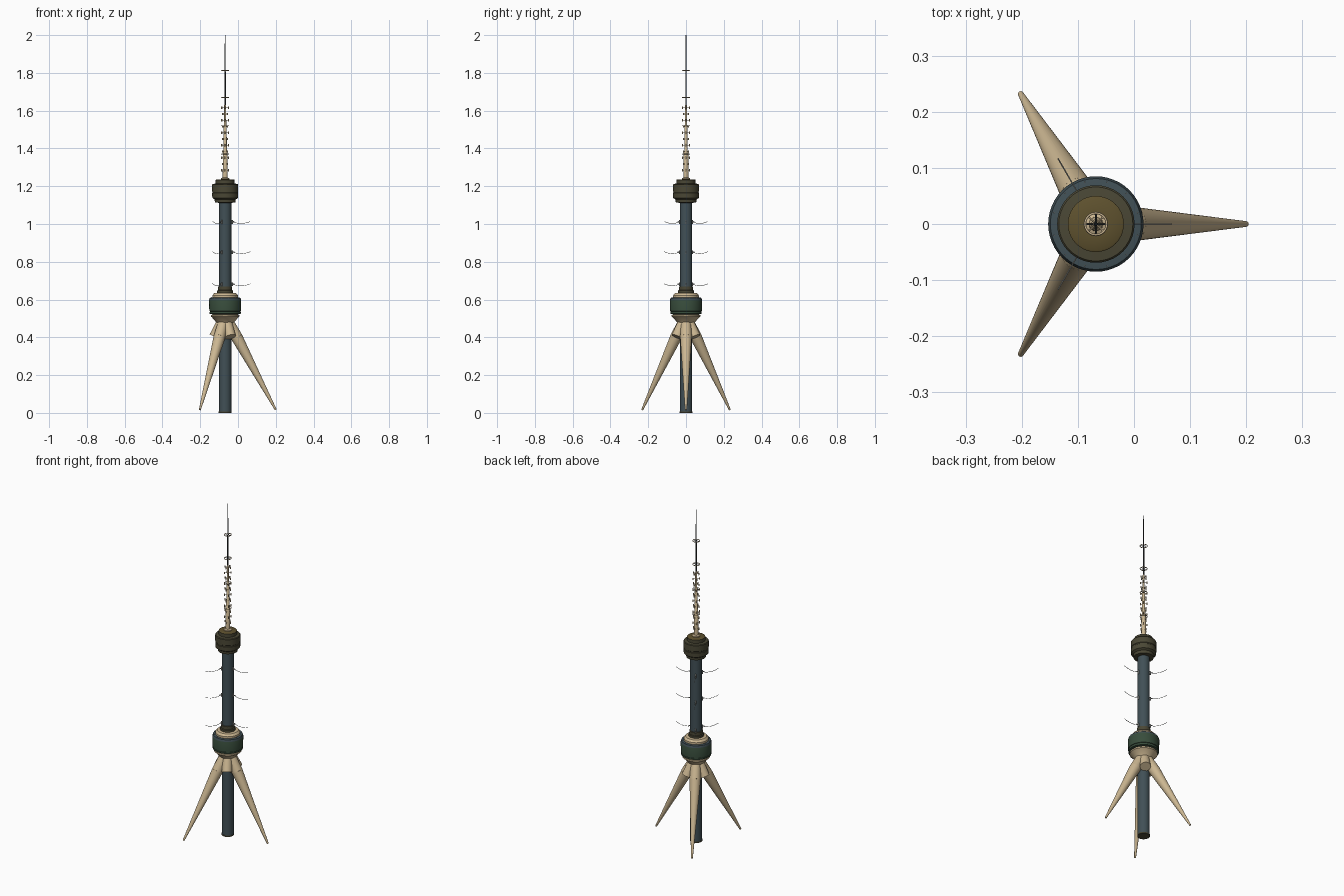
import bpy, bmesh, math
from mathutils import Vector

if "Cube" in bpy.data.objects:
    bpy.data.objects.remove(bpy.data.objects["Cube"])

CX = -0.068  # tower axis


def material(name, rgb):
    m = bpy.data.materials.new(name)
    lin = [((c / 255 + 0.055) / 1.055) ** 2.4 for c in rgb]
    m.diffuse_color = (*lin, 1)
    m.use_nodes = True
    m.node_tree.nodes["Principled BSDF"].inputs["Base Color"].default_value = m.diffuse_color
    return m


CREAM = material("cream", (204, 183, 146))
BLUE = material("slate blue", (65, 80, 86))
GREEN = material("dark green", (56, 77, 60))
OLIVE = material("dark olive", (74, 71, 53))
ROOF = material("roof olive", (94, 81, 46))
DARK = material("charcoal", (48, 52, 54))
GREY = material("light grey", (160, 162, 158))


def finish(name, bm, mats, rule=None):
    bmesh.ops.recalc_face_normals(bm, faces=bm.faces)
    if rule:
        for f in bm.faces:
            f.material_index = rule(f)
    me = bpy.data.meshes.new(name)
    bm.to_mesh(me)
    bm.free()
    for m in mats:
        me.materials.append(m)
    ob = bpy.data.objects.new(name, me)
    bpy.context.collection.objects.link(ob)
    bpy.ops.object.select_all(action='DESELECT')
    ob.select_set(True)
    bpy.context.view_layer.objects.active = ob
    bpy.ops.object.shade_smooth_by_angle(angle=math.radians(35))
    return ob


def lathe(name, profile, mats, rule=None, n=40):
    """Spin (radius, z) points about the tower axis, capped at both ends."""
    bm = bmesh.new()
    rings = []
    for r, z in profile:
        rings.append([bm.verts.new((CX + r * math.cos(2 * math.pi * i / n),
                                    r * math.sin(2 * math.pi * i / n), z)) for i in range(n)])
    for a, b in zip(rings, rings[1:]):
        for i in range(n):
            bm.faces.new((a[i], a[(i + 1) % n], b[(i + 1) % n], b[i]))
    bm.faces.new(rings[0])
    bm.faces.new(rings[-1])
    return finish(name, bm, mats, rule)


def polar(r, deg, z):
    a = math.radians(deg)
    return Vector((CX + r * math.cos(a), r * math.sin(a), z))


def add_rod(bm, p, q, r1, r2, n=24):
    d = q - p
    u = d.orthogonal().normalized()
    v = d.normalized().cross(u)
    ends = []
    for c, r in ((p, r1), (q, r2)):
        ends.append([bm.verts.new(c + r * (u * math.cos(2 * math.pi * i / n) +
                                           v * math.sin(2 * math.pi * i / n))) for i in range(n)])
    a, b = ends
    for i in range(n):
        bm.faces.new((a[i], a[(i + 1) % n], b[(i + 1) % n], b[i]))
    bm.faces.new(a)
    bm.faces.new(b)


# Central shaft with a thin foot band
lathe("shaft", [(0.033, 0.0), (0.033, 1.13)], [BLUE])
lathe("shaft_foot_band", [(0.034, 0.0), (0.034, 0.008)], [OLIVE])

# Three long legs and three cut-off stubs between them
for k in range(3):
    bm = bmesh.new()
    add_rod(bm, polar(0.018, 120 * k, 0.48), polar(0.062, 120 * k, 0.40), 0.028, 0.031, 32)
    add_rod(bm, polar(0.062, 120 * k, 0.40), polar(0.268, 120 * k, 0.016), 0.031, 0.005, 32)
    finish(f"leg_{k + 1}", bm, [CREAM])
    bm = bmesh.new()
    add_rod(bm, polar(0.018, 120 * k + 60, 0.48), polar(0.056, 120 * k + 60, 0.403), 0.027, 0.029, 32)
    finish(f"stub_{k + 1}", bm, [CREAM])

# Funnel hub above the legs
lathe("hub", [(0.040, 0.42), (0.046, 0.472), (0.046, 0.478), (0.072, 0.508),
              (0.076, 0.510), (0.076, 0.518), (0.066, 0.520), (0.066, 0.53)], [CREAM])

# Small bolts around the hub collar
bm = bmesh.new()
for i in range(18):
    add_rod(bm, polar(0.040, 20 * i, 0.445), polar(0.0565, 20 * i, 0.445), 0.0022, 0.0022, 6)
finish("hub_bolts", bm, [DARK])

# Lower pod: green wall, blue deck
lathe("lower_pod", [(0.070, 0.522), (0.083, 0.525), (0.083, 0.533), (0.081, 0.534), (0.081, 0.538),
                    (0.084, 0.539), (0.085, 0.598), (0.081, 0.609), (0.060, 0.612)],
      [GREEN, BLUE], lambda f: 1 if f.normal.z > 0.3 and f.calc_center_median().z > 0.59 else 0, 48)
lathe("pod_roof", [(0.068, 0.605), (0.068, 0.622), (0.058, 0.634), (0.040, 0.636)], [CREAM])
lathe("roof_collar", [(0.042, 0.63), (0.042, 0.648), (0.037, 0.650), (0.037, 0.668), (0.033, 0.670)], [OLIVE])

# Small lamps around the deck edge
bm = bmesh.new()
for i in range(12):
    add_rod(bm, polar(0.077, 30 * i + 15, 0.608), polar(0.077, 30 * i + 15, 0.614), 0.0015, 0.0015, 6)
finish("deck_lamps", bm, [GREY])

# Upper pod with a groove and stepped roof
lathe("upper_pod", [(0.034, 1.112), (0.054, 1.114), (0.056, 1.130), (0.068, 1.138), (0.069, 1.164),
                    (0.067, 1.166), (0.067, 1.171), (0.069, 1.173), (0.069, 1.208), (0.066, 1.212),
                    (0.050, 1.214), (0.050, 1.234), (0.047, 1.236), (0.020, 1.237)],
      [OLIVE, ROOF], lambda f: 1 if f.normal.z > 0.8 and f.calc_center_median().z > 1.23 else 0)

# Mast in stepped sections
lathe("mast_base", [(0.022, 1.234), (0.022, 1.242), (0.013, 1.246), (0.012, 1.38), (0.009, 1.385),
                    (0.008, 1.52), (0.006, 1.525), (0.005, 1.63)], [CREAM], None, 16)
lathe("mast_tip", [(0.004, 1.62), (0.0038, 1.80), (0.0026, 1.815), (0.002, 2.0)], [DARK], None, 10)

# Short aerial panels up the mast, alternating direction
bm = bmesh.new()
for i in range(11):
    z = 1.285 + i * 0.033
    for j in range(4):
        a = 90 * j + (45 if i % 2 else 0)
        add_rod(bm, polar(0.0, a, z), polar(0.018, a, z), 0.0018, 0.0018, 6)
        add_rod(bm, polar(0.018, a, z - 0.006), polar(0.018, a, z + 0.006), 0.003, 0.003, 6)
finish("mast_aerials", bm, [CREAM])

# Rings with spokes around the mast
for k, z in enumerate((1.37, 1.52, 1.67, 1.812)):
    bpy.ops.mesh.primitive_torus_add(location=(CX, 0, z), major_radius=0.0195, minor_radius=0.002,
                                     major_segments=24, minor_segments=8)
    ring = bpy.context.object
    ring.name = f"mast_ring_{k + 1}"
    ring.data.materials.append(CREAM)
    bpy.ops.object.shade_smooth_by_angle(angle=math.radians(50))
    bm = bmesh.new()
    for j in range(4):
        add_rod(bm, polar(0, 90 * j, z), polar(0.019, 90 * j, z), 0.0012, 0.0012, 6)
    finish(f"ring_spokes_{k + 1}", bm, [DARK])

# Sagging whisker arms on the shaft, with brackets
for k, z in enumerate((1.01, 0.85, 0.68)):
    arms, brackets = bmesh.new(), bmesh.new()
    for a in (0, 120, 240):
        path = [polar(0.033 + 0.102 * t, a, z + 0.004 - 0.044 * t * (1 - t))
                for t in (i / 6 for i in range(7))]
        for p, q in zip(path, path[1:]):
            add_rod(arms, p, q, 0.0012, 0.0012, 6)
        add_rod(brackets, polar(0.037, a, z - 0.009), polar(0.037, a, z + 0.011), 0.004, 0.004, 10)
        add_rod(brackets, polar(0.030, a, z + 0.003), polar(0.050, a, z + 0.002), 0.003, 0.0022, 8)
    finish(f"whisker_arms_{k + 1}", arms, [GREY])
    finish(f"arm_brackets_{k + 1}", brackets, [GREY])
